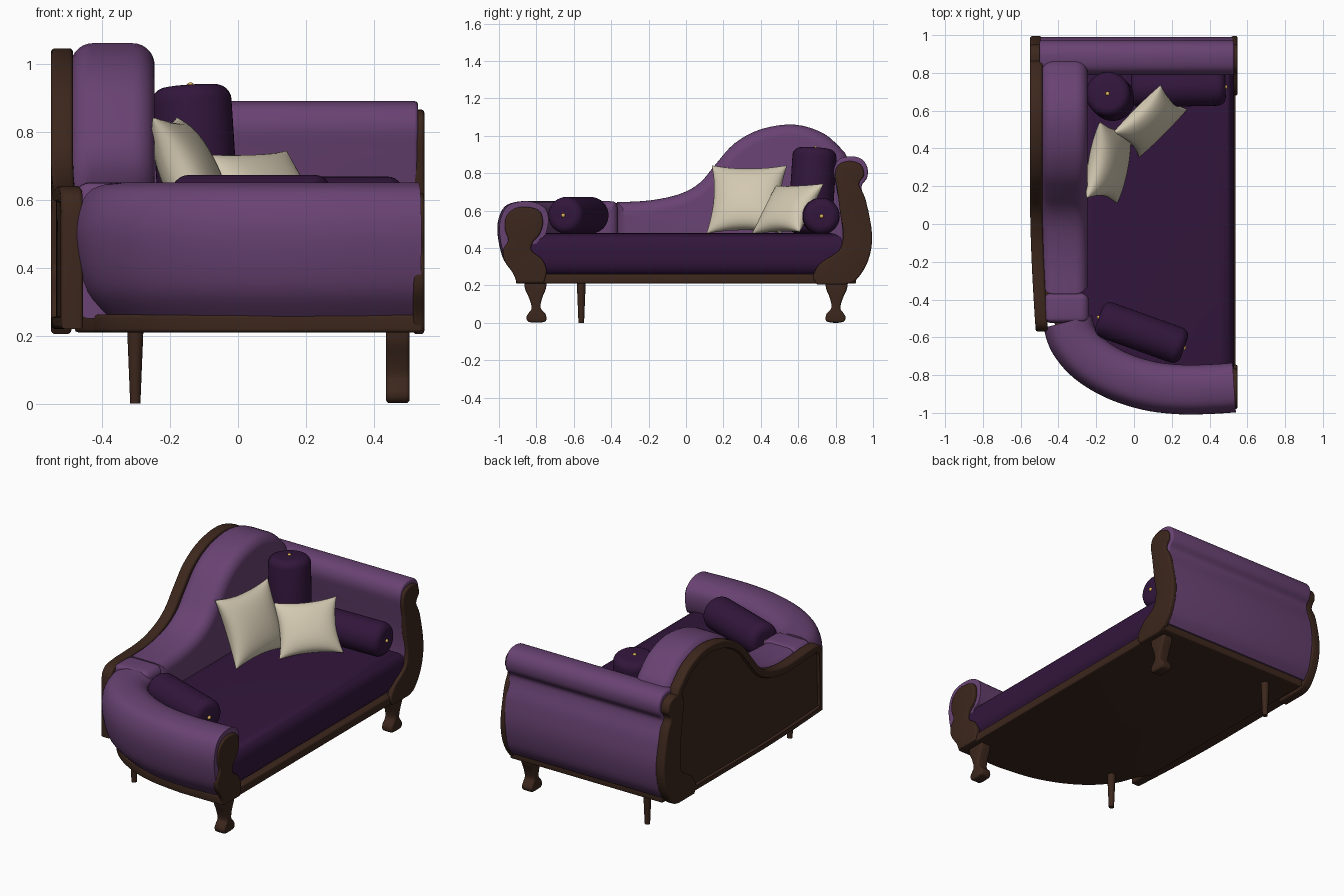
import bpy, bmesh, math
from mathutils import Vector, Matrix

if "Cube" in bpy.data.objects:
    bpy.data.objects.remove(bpy.data.objects["Cube"])


def material(name, rgb):
    m = bpy.data.materials.new(name)
    m.diffuse_color = (*rgb, 1)
    m.use_nodes = True
    m.node_tree.nodes["Principled BSDF"].inputs["Base Color"].default_value = m.diffuse_color
    return m


PURPLE = material("purple_velvet", (0.14, 0.055, 0.17))
DARK = material("dark_velvet", (0.032, 0.008, 0.045))
WOOD = material("dark_wood", (0.045, 0.02, 0.012))
CREAM = material("cream_fabric", (0.65, 0.58, 0.44))
GOLD = material("gold", (0.75, 0.45, 0.1))


def make(name, bm, mat):
    bmesh.ops.recalc_face_normals(bm, faces=bm.faces)
    me = bpy.data.meshes.new(name)
    bm.to_mesh(me)
    bm.free()
    me.materials.append(mat)
    ob = bpy.data.objects.new(name, me)
    bpy.context.collection.objects.link(ob)
    return ob


def smooth(pts, n=4):
    """Catmull-Rom curve through the points."""
    p = [Vector(a) for a in [pts[0]] + list(pts) + [pts[-1]]]
    out = []
    for i in range(1, len(p) - 2):
        a, b, c, d = p[i - 1:i + 3]
        for k in range(n):
            t = k / n
            out.append(0.5 * (2 * b + (c - a) * t + (2 * a - 5 * b + 4 * c - d) * t * t
                              + (3 * b - a - 3 * c + d) * t ** 3))
    return out + [p[-1]]


def slab(name, pts, lo, hi, r, mat, axis="x", segs=4):
    """Outline extruded along an axis with rounded rims."""
    pts = [Vector(p) for p in pts]
    n = len(pts)
    if sum(pts[i - 1].cross(pts[i]) for i in range(n)) < 0:
        pts.reverse()
    miters = []
    for i in range(n):
        e1, e2 = (pts[i] - pts[i - 1]).normalized(), (pts[(i + 1) % n] - pts[i]).normalized()
        n1, n2 = Vector((-e1.y, e1.x)), Vector((-e2.y, e2.x))
        miters.append((n1 + n2) / max(1 + n1.dot(n2), 0.4))
    steps = []
    for k in range(segs + 1):
        a = k / segs * math.pi / 2
        steps.append((r * (1 - math.sin(a)), r * (1 - math.cos(a))))
    levels = [(d, lo + h) for d, h in steps] + [(d, hi - h) for d, h in reversed(steps)]
    bm = bmesh.new()
    rings = []
    for d, h in levels:
        q = [p + m * d for p, m in zip(pts, miters)]
        rings.append([bm.verts.new((h, v.x, v.y) if axis == "x" else (v.x, v.y, h)) for v in q])
    for a, b in zip(rings, rings[1:]):
        for i in range(n):
            bm.faces.new((a[i - 1], a[i], b[i], b[i - 1]))
    bm.faces.new(rings[0])
    bm.faces.new(rings[-1])
    return make(name, bm, mat)


# Base frame, rounded at the front left corner
corner = smooth([(0.25, -0.91), (0.05, -0.885), (-0.12, -0.83), (-0.27, -0.74), (-0.38, -0.62), (-0.43, -0.5)])
slab("base_frame", [(0.537, -0.91)] + corner + [(-0.48, -0.42), (-0.48, 0.91), (0.537, 0.91)],
     0.21, 0.262, 0.01, WOOD, "z")

# Seat cushion
seat_curve = smooth([(0.2, -0.83), (0.02, -0.8), (-0.14, -0.72), (-0.26, -0.6), (-0.3, -0.5)])
slab("seat", [(0.53, -0.83)] + seat_curve + [(-0.3, 0.85), (0.53, 0.85)], 0.25, 0.48, 0.08, DARK, "z", 6)

# Humped backrest
hump = [(-0.19, 0.655), (-0.03, 0.69), (0.075, 0.75), (0.16, 0.85), (0.26, 0.96),
        (0.4, 1.035), (0.58, 1.06), (0.74, 1.01), (0.85, 0.91)]
slab("backrest", smooth([(-0.37, 0.645)] + hump) + [(0.885, 0.83), (0.885, 0.25), (-0.37, 0.25)],
     -0.492, -0.245, 0.065, PURPLE, segs=7)
slab("backrest_joint", [(-0.525, 0.25), (-0.365, 0.25)] +
     smooth([(-0.365, 0.61), (-0.375, 0.64), (-0.4, 0.65), (-0.49, 0.65), (-0.515, 0.64), (-0.525, 0.61)]),
     -0.48, -0.238, 0.045, PURPLE, segs=6)

# Wooden back panel with a raised border, bent slightly at its front end
panel_top = smooth([(-0.57, 0.55), (-0.55, 0.615), (-0.47, 0.64)] + [(y, z - 0.015) for y, z in hump])
panel = slab("back_panel", panel_top + [(0.87, 0.85), (0.87, 0.22), (-0.57, 0.22)], -0.55, -0.485, 0.012, WOOD)
bm = bmesh.new()
bm.from_mesh(panel.data)
face = min(bm.faces, key=lambda f: f.calc_center_median().x)
bmesh.ops.inset_individual(bm, faces=[face], thickness=0.03)
bmesh.ops.inset_individual(bm, faces=[face], thickness=0.006, depth=-0.015)
for i in range(6):
    bmesh.ops.bisect_plane(bm, geom=bm.verts[:] + bm.edges[:] + bm.faces[:],
                           plane_co=(0, 0.1 - 0.1 * i, 0), plane_no=(0, 1, 0))
for v in bm.verts:
    v.co.x += 0.03 * (max(0, 0.1 - v.co.y) / 0.67) ** 1.6
bm.to_mesh(panel.data)
bm.free()

# Curved front arm: rolled section swept round the corner
section = smooth([(0.03, 0.25), (0.1, 0.33), (0.132, 0.44), (0.135, 0.54), (0.1, 0.62), (0.03, 0.648),
                  (-0.05, 0.645), (-0.108, 0.61), (-0.125, 0.55), (-0.108, 0.47), (-0.06, 0.42), (-0.03, 0.25)])
path = smooth([(-0.345, -0.515), (-0.315, -0.61), (-0.23, -0.71), (-0.09, -0.795),
               (0.08, -0.85), (0.25, -0.87), (0.4, -0.868), (0.53, -0.86)], 6)
bm = bmesh.new()
rings = []
for i, p in enumerate(path):
    t = (path[min(i + 1, len(path) - 1)] - path[max(i - 1, 0)]).normalized()
    out = Vector((t.y, -t.x))
    rings.append([bm.verts.new((*(p + out * s.x), s.y)) for s in section])
for a, b in zip(rings, rings[1:]):
    for j in range(len(a)):
        bm.faces.new((a[j - 1], a[j], b[j], b[j - 1]))
bm.faces.new(rings[0])
bm.faces.new(rings[-1])
make("front_arm", bm, PURPLE)

# Rear arm with rolled top
slab("rear_arm", smooth([(0.92, 0.25), (0.965, 0.32), (0.99, 0.46), (0.975, 0.6), (0.945, 0.69), (0.94, 0.735),
                         (0.968, 0.775), (0.97, 0.83), (0.94, 0.875), (0.885, 0.89), (0.82, 0.875), (0.79, 0.82),
                         (0.8, 0.74), (0.825, 0.6), (0.835, 0.45), (0.82, 0.25)]),
     -0.5, 0.53, 0.012, PURPLE)

# Carved wooden end trims
slab("front_arm_trim", smooth([(-0.905, 0.215), (-0.925, 0.265), (-0.97, 0.33), (-0.978, 0.39), (-0.95, 0.44),
                               (-0.968, 0.5), (-0.96, 0.57), (-0.91, 0.613), (-0.84, 0.618), (-0.78, 0.595),
                               (-0.765, 0.53), (-0.785, 0.47), (-0.82, 0.43), (-0.825, 0.385), (-0.77, 0.34),
                               (-0.745, 0.28), (-0.76, 0.215)]), 0.515, 0.548, 0.01, WOOD)
rear_trim = smooth([(0.85, 0.205), (0.91, 0.23), (0.973, 0.33), (0.995, 0.47), (0.96, 0.66), (0.925, 0.74),
                    (0.952, 0.79), (0.935, 0.845), (0.877, 0.865), (0.815, 0.845), (0.797, 0.79), (0.81, 0.7),
                    (0.825, 0.58), (0.84, 0.48), (0.82, 0.39), (0.72, 0.32), (0.68, 0.25), (0.7, 0.205)])
slab("rear_arm_trim_right", rear_trim, 0.515, 0.548, 0.01, WOOD)
slab("rear_arm_trim_left", rear_trim, -0.55, -0.49, 0.012, WOOD)

# Scrolled legs on the open side, tapered legs on the back
leg = smooth([(0.745, 0.22), (0.75, 0.18), (0.77, 0.13), (0.777, 0.08), (0.75, 0.045), (0.75, 0.01), (0.785, 0.002),
              (0.84, 0.005), (0.853, 0.03), (0.84, 0.055), (0.825, 0.08), (0.838, 0.13), (0.86, 0.18), (0.865, 0.22)])
for side, s in (("front", -1), ("rear", 1)):
    slab(side + "_scroll_leg", [(s * p.x, p.y) for p in leg], 0.435, 0.505, 0.012, WOOD)
for side, y in (("front", -0.56), ("rear", 0.8)):
    bm = bmesh.new()
    bmesh.ops.create_cone(bm, cap_ends=True, segments=24, radius1=0.015, radius2=0.024, depth=0.22,
                          matrix=Matrix.Translation((-0.302, y, 0.11)))
    make(side + "_tapered_leg", bm, WOOD)


# Bolsters with gold buttons on their ends
def bolster(name, centre, direction, radius, length):
    circle = [(radius * math.cos(i * math.pi / 20), radius * math.sin(i * math.pi / 20)) for i in range(40)]
    ob = slab(name, circle, -length / 2, length / 2, 0.045, DARK, "z", 6)
    ob.matrix_world = Matrix.Translation(centre) @ Vector(direction).to_track_quat("Z", "Y").to_matrix().to_4x4()
    for s in (-1, 1):
        bm = bmesh.new()
        bmesh.ops.create_uvsphere(bm, u_segments=12, v_segments=8, radius=0.011)
        button = make(name + "_button", bm, GOLD)
        button.location = Vector(centre) + Vector(direction).normalized() * s * length / 2


bolster("rear_bolster", (0.235, 0.72, 0.57), (1, 0.02, 0), 0.098, 0.5)
bolster("front_bolster", (0.04, -0.575, 0.575), (0.46, -0.165, 0), 0.098, 0.48)
bolster("upright_bolster", (-0.125, 0.675, 0.705), (-0.03, 0.03, 0.46), 0.118, 0.46)


# Scatter pillows: puffed squares with pinched sides
def pillow(name, centre, across, up, width, height, thick, n=20):
    bm = bmesh.new()
    for s in (-1, 1):
        grid = []
        for i in range(n + 1):
            for j in range(n + 1):
                u, v = -math.cos(math.pi * i / n), -math.cos(math.pi * j / n)
                h = ((1 - u * u) * (1 - v * v)) ** 0.45 if abs(u) < 0.9999 and abs(v) < 0.9999 else 0
                grid.append(bm.verts.new((u * (1 - 0.13 * (1 - v * v) * u * u) * width / 2,
                                          v * (1 - 0.13 * (1 - u * u) * v * v) * height / 2, s * h * thick / 2)))
        for i in range(n):
            for j in range(n):
                k = i * (n + 1) + j
                bm.faces.new((grid[k], grid[k + 1], grid[k + n + 2], grid[k + n + 1]))
    bmesh.ops.remove_doubles(bm, verts=bm.verts, dist=0.0005)
    ob = make(name, bm, CREAM)
    x = Vector(across).normalized()
    z = x.cross(Vector(up)).normalized()
    y = z.cross(x)
    ob.matrix_world = Matrix.Translation(centre) @ Matrix((x, y, z)).transposed().to_4x4()


pillow("large_pillow", (-0.135, 0.325, 0.66), (0.07, 0.4, 0), (-0.15, 0.03, 0.34), 0.41, 0.4, 0.16)
pillow("small_pillow", (0.085, 0.545, 0.61), (0.25, 0.25, 0.01), (-0.13, 0.13, 0.25), 0.36, 0.32, 0.13)

# Smooth shading with crisp edges
bpy.context.view_layer.update()
for ob in bpy.context.scene.objects:
    ob.select_set(True)
    bpy.context.view_layer.objects.active = ob
bpy.ops.object.shade_smooth_by_angle(angle=math.radians(40))
